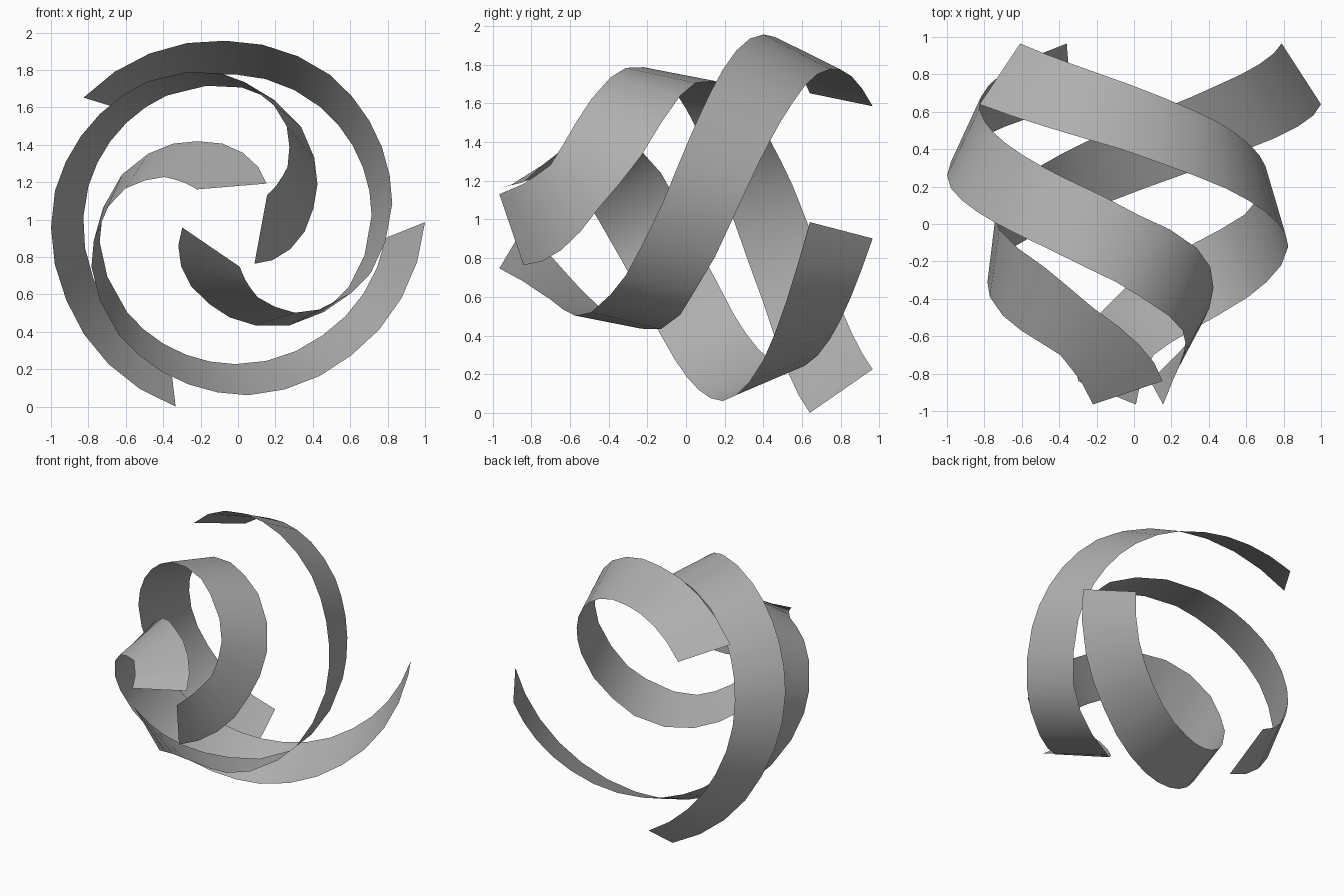
import bpy, math

if "Cube" in bpy.data.objects:
    bpy.data.objects.remove(bpy.data.objects["Cube"])

# Ribbon profile along its length, in cylinder coordinates around the y axis:
# front edge (sweep angle, radius, y), back edge (sweep angle, radius, y)
RUNGS = [
    (0, 1.034, .64, 6, .829, .965),
    (48, .965, .40, 51, .785, .745),
    (84, .94, .19, 88, .77, .55),
    (134, .86, -.12, 138, .745, .25),
    (148, .825, -.22, 155, .73, .15),
    (161, .79, -.31, 170, .715, .05),
    (171, .745, -.39, 185, .69, -.03),
    (185, .67, -.49, 202, .635, -.13),
    (196, .593, -.57, 218, .57, -.23),
    (212, .428, -.70, 246, .46, -.45),
    (218, .32, -.84, 279, .365, -.645),
    (221, .248, -.965, 313, .27, -.84),
]

# Plain mid grey
grey = bpy.data.materials.new("grey")
grey.diffuse_color = (.43, .43, .43, 1)
grey.use_nodes = True
grey.node_tree.nodes["Principled BSDF"].inputs["Base Color"].default_value = grey.diffuse_color


def ribbon(name, start, cx, cz):
    # Fill in extra rungs so that each step turns about 11 degrees
    rungs = [RUNGS[0]]
    for a, b in zip(RUNGS, RUNGS[1:]):
        n = max(1, round((b[0] - a[0] + b[3] - a[3]) / 22))
        for i in range(1, n + 1):
            rungs.append([p + (q - p) * i / n for p, q in zip(a, b)])

    def point(sweep, r, y):
        a = math.radians(start - sweep)
        return (cx + r * math.cos(a), y, cz + r * math.sin(a))

    verts = []
    for g in rungs:
        verts += [point(*g[:3]), point(*g[3:])]
    faces = [(2 * i, 2 * i + 1, 2 * i + 3, 2 * i + 2) for i in range(len(rungs) - 1)]
    me = bpy.data.meshes.new(name)
    me.from_pydata(verts, [], faces)
    me.materials.append(grey)
    ob = bpy.data.objects.new(name, me)
    bpy.context.collection.objects.link(ob)
    bpy.ops.object.select_all(action='DESELECT')
    ob.select_set(True)
    bpy.context.view_layer.objects.active = ob
    bpy.ops.object.shade_smooth_by_angle(angle=math.radians(35))


# Three spiral ribbons closing in towards the front
ribbon("right_ribbon", -.6, -.034, .997)
ribbon("upper_ribbon", 140.3, -.03, .992)
ribbon("lower_ribbon", 254.2, -.052, .995)
